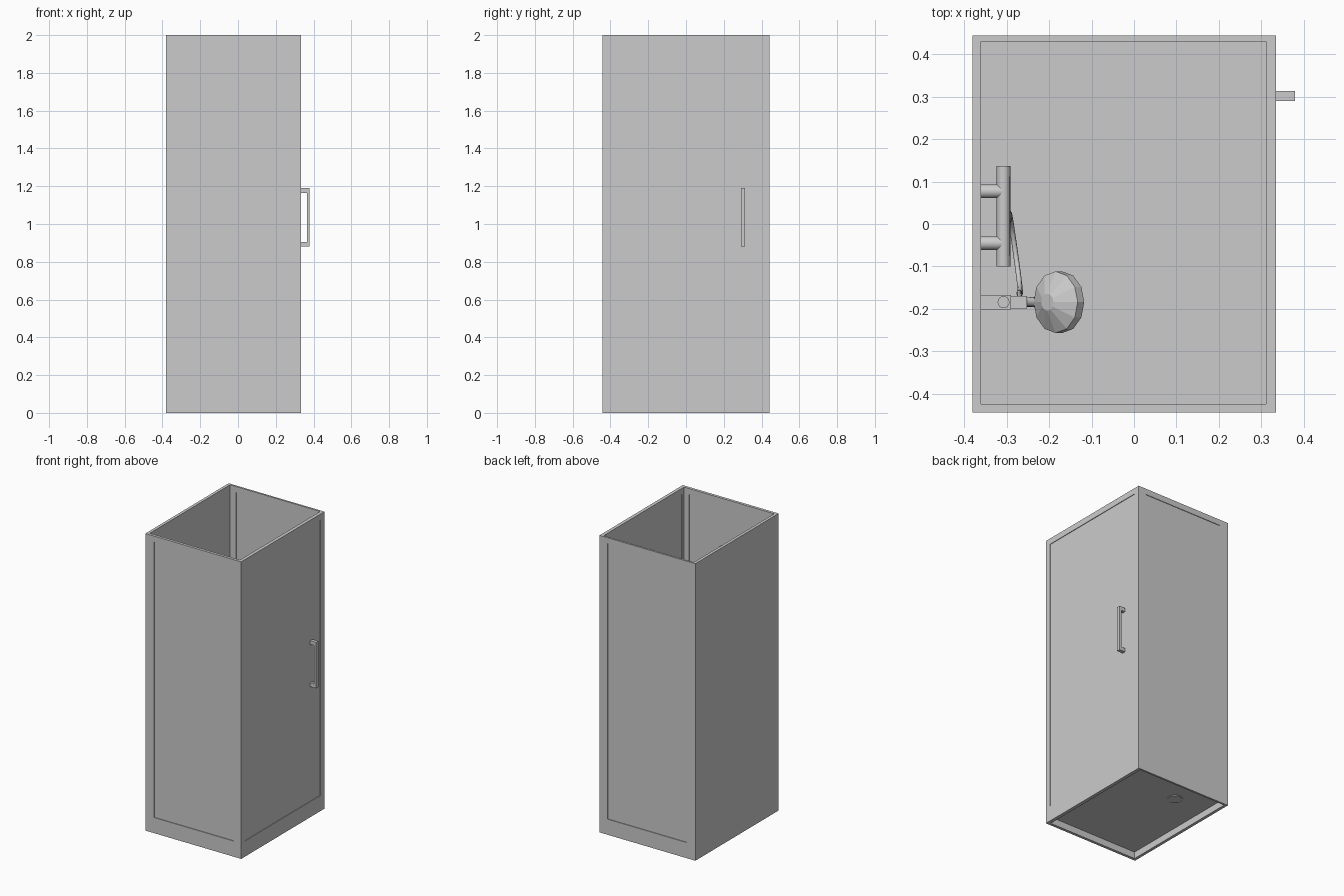
import bpy, bmesh, math
from mathutils import Vector

cube = bpy.data.objects.get("Cube")
if cube:
    bpy.data.objects.remove(cube, do_unlink=True)

grey = bpy.data.materials.new("light grey")
grey.use_nodes = True
COLOUR = (0.6, 0.6, 0.6, 1)
grey.diffuse_color = COLOUR
grey.node_tree.nodes["Principled BSDF"].inputs["Base Color"].default_value = COLOUR


def finish(name, bm, smooth=False):
    bmesh.ops.recalc_face_normals(bm, faces=bm.faces)
    mesh = bpy.data.meshes.new(name)
    bm.to_mesh(mesh)
    bm.free()
    mesh.materials.append(grey)
    ob = bpy.data.objects.new(name, mesh)
    bpy.context.collection.objects.link(ob)
    if smooth:
        bpy.ops.object.select_all(action='DESELECT')
        ob.select_set(True)
        bpy.context.view_layer.objects.active = ob
        bpy.ops.object.shade_smooth_by_angle(angle=math.radians(40))
    return ob


def box_mesh(lo, hi):
    bm = bmesh.new()
    bmesh.ops.create_cube(bm, size=1)
    for v in bm.verts:
        v.co = [l + (h - l) * (c + 0.5) for l, h, c in zip(lo, hi, v.co)]
    return bm


def box(name, lo, hi):
    return finish(name, box_mesh(lo, hi))


def panel_wall(name, lo, hi, axis, span):
    """Wall with a shallow recessed panel on both broad sides."""
    bm = box_mesh(lo, hi)
    bm.normal_update()
    along = 1 - axis
    for face in [f for f in bm.faces if abs(f.normal[axis]) > 0.9]:
        normal = face.normal.copy()
        bmesh.ops.inset_individual(bm, faces=[face], thickness=0.02)
        mid = face.calc_center_median()
        for v in face.verts:
            v.co[along] = span[0] if v.co[along] < mid[along] else span[1]
            v.co.z = PANEL_BOTTOM if v.co.z < mid.z else PANEL_TOP
        bmesh.ops.inset_individual(bm, faces=[face], thickness=0.0002)
        for v in face.verts:
            v.co -= normal * RECESS
    return finish(name, bm)


def rod(name, a, b, r1, r2=None, sides=16, smooth=True):
    a, b = Vector(a), Vector(b)
    bm = bmesh.new()
    bmesh.ops.create_cone(bm, cap_ends=True, segments=sides, radius1=r1,
                          radius2=r1 if r2 is None else r2, depth=(b - a).length)
    turn = Vector((0, 0, 1)).rotation_difference(b - a)
    for v in bm.verts:
        v.co = turn @ v.co + (a + b) / 2
    return finish(name, bm, smooth)


# Cabin walls: outer and inner limits
X0, X1, Y0, Y1, TOP = -0.38, 0.334, -0.443, 0.443, 2.0
IX0, IX1, IY0, IY1 = -0.36, 0.311, -0.424, 0.43
PANEL_BOTTOM, PANEL_TOP, RECESS = 0.105, 1.96, 0.004

panel_wall("front_wall", (X0, Y0, 0), (X1, IY0, TOP), 1, (-0.315, 0.275))
panel_wall("back_wall", (X0, IY1, 0), (X1, Y1, TOP), 1, (-0.315, 0.275))
panel_wall("door_wall", (IX1, IY0, 0), (X1, IY1, TOP), 0, (-0.402, 0.402))
box("plumbing_wall", (X0, IY0, 0), (IX0, IY1, TOP))

# Tray floor and drain
box("tray_floor", (IX0, IY0, 0.045), (IX1, IY1, 0.065))
DX, DY = -0.13, 0.237
rod("drain_ring", (DX, DY, 0.042), (DX, DY, 0.067), 0.048, sides=32)
rod("drain_cover", (DX, DY, 0.04), (DX, DY, 0.069), 0.044, sides=32)

# Door handle
HY0, HY1 = 0.29, 0.313
box("handle_grip", (0.364, HY0, 0.88), (0.379, HY1, 1.19))
for label, z in (("lower", 0.88), ("upper", 1.165)):
    box("handle_" + label + "_mount", (X1, HY0, z), (0.364, HY1, z + 0.025))

# Mixer valve
MX, MZ = -0.307, 1.0
rod("mixer_body", (MX, -0.075, MZ), (MX, 0.112, MZ), 0.016)
for label, a, b in (("left", 0.112, 0.137), ("right", -0.1, -0.075)):
    rod("mixer_knob_" + label, (MX, a, MZ), (MX, b, MZ), 0.0165, sides=12)
for label, y in (("left", 0.077), ("right", -0.045)):
    rod("mixer_inlet_" + label, (IX0, y, MZ), (MX, y, MZ), 0.016)

# Riser rail with its brackets
RY = -0.184
rod("riser_rail", (MX, RY, 1.1), (MX, RY, 1.7), 0.014)
for label, z in (("lower", 1.12), ("upper", 1.66)):
    box("rail_bracket_" + label, (IX0, RY - 0.017, z), (-0.29, RY + 0.017, z + 0.035))
box("head_holder", (-0.29, RY - 0.015, 1.66), (-0.252, RY + 0.015, 1.69))

# Hand shower: tapered handle, then a tilted faceted head
rod("shower_handle", (-0.265, RY, 1.62), (-0.2, RY, 1.775), 0.011, 0.013, 12)
facing = Vector((0.7, 0, -0.72)).normalized()
centre = Vector((-0.19, RY, 1.775))
rod("shower_head_back", centre - facing * 0.02, centre + facing * 0.008,
    0.02, 0.0725, 12, False)
rod("shower_head_rim", centre + facing * 0.008, centre + facing * 0.03,
    0.0725, sides=12, smooth=False)

# Flexible hose hanging between the valve and the hand shower
curve = bpy.data.curves.new("hose", 'CURVE')
curve.dimensions = '3D'
curve.bevel_depth = 0.006
curve.bevel_resolution = 2
curve.use_fill_caps = True
spline = curve.splines.new('BEZIER')
path = [(-0.295, 0.012, MZ), (-0.28, -0.06, 0.6), (-0.27, -0.165, 1.0), (-0.265, RY, 1.625)]
spline.bezier_points.add(len(path) - 1)
for point, co in zip(spline.bezier_points, path):
    point.co = co
    point.handle_left_type = point.handle_right_type = 'AUTO'
curve.materials.append(grey)
bpy.context.collection.objects.link(bpy.data.objects.new("hose", curve))
